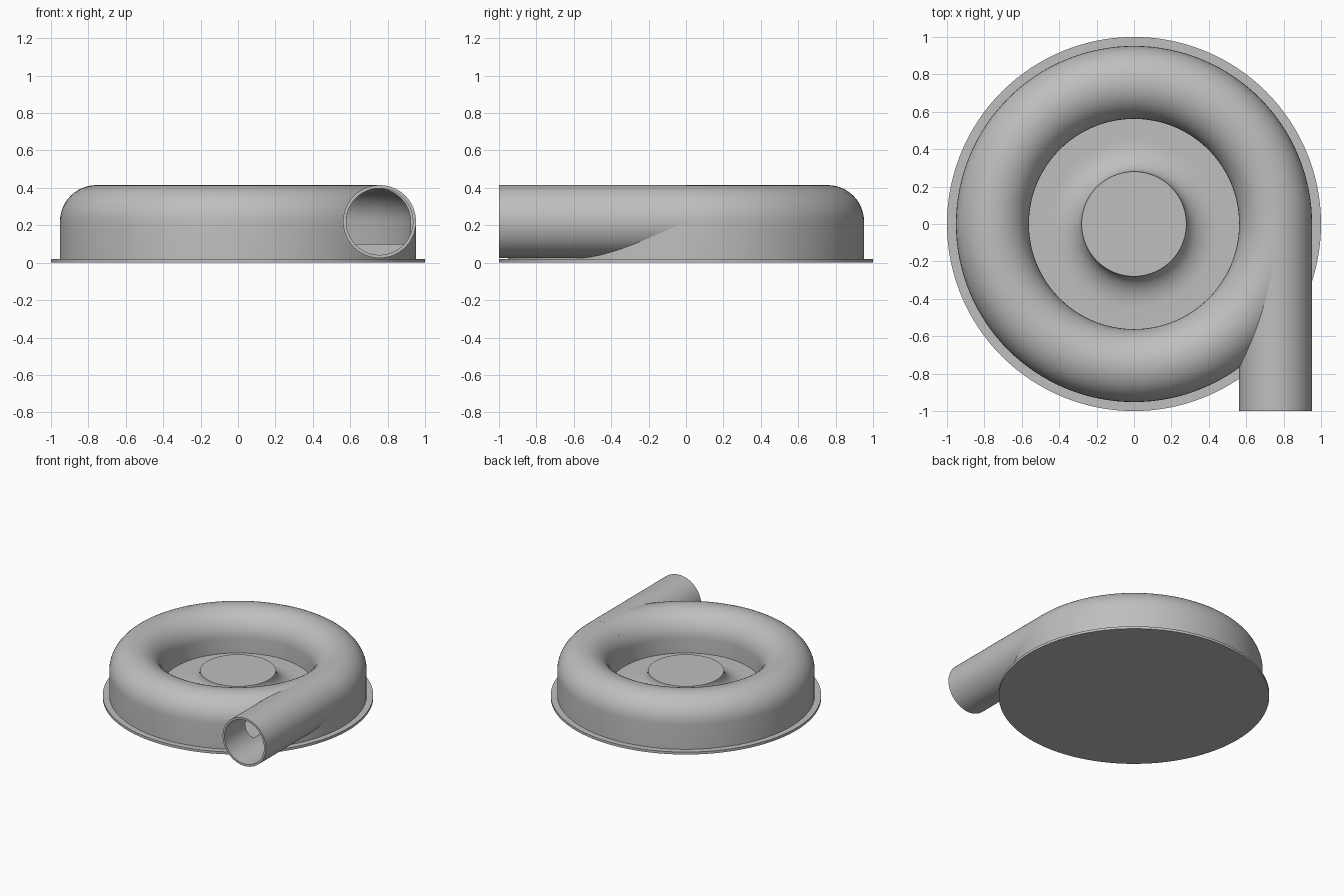
import bpy, bmesh
from math import sin, cos, pi, radians
from mathutils import Matrix

cube = bpy.data.objects.get("Cube")
if cube:
    bpy.data.objects.remove(cube, do_unlink=True)

grey = bpy.data.materials.new("plain grey")
grey.use_nodes = True
colour = (0.52, 0.52, 0.52, 1)
grey.diffuse_color = colour
grey.node_tree.nodes["Principled BSDF"].inputs["Base Color"].default_value = colour

RING = 0.757    # radius of the volute centre line
TUBE = 0.195    # outer tube radius
BORE = 0.178    # inner tube radius
AXIS = 0.22     # height of the tube centre
FLOOR = 0.10    # top of the inner floor


def make_object(name, bm):
    bmesh.ops.recalc_face_normals(bm, faces=bm.faces)
    mesh = bpy.data.meshes.new(name)
    bm.to_mesh(mesh)
    bm.free()
    mesh.materials.append(grey)
    obj = bpy.data.objects.new(name, mesh)
    bpy.context.collection.objects.link(obj)
    return obj


def revolve(name, profile, steps=128):
    """Spin a closed (radius, height) outline round the z axis."""
    bm = bmesh.new()
    verts = [bm.verts.new((r, 0, z)) for r, z in profile]
    edges = [bm.edges.new((a, b)) for a, b in zip(verts, verts[1:] + verts[:1])]
    bmesh.ops.spin(bm, geom=verts + edges, cent=(0, 0, 0), axis=(0, 0, 1),
                   angle=2 * pi, steps=steps, use_merge=True)
    bmesh.ops.remove_doubles(bm, verts=bm.verts, dist=1e-5)
    bmesh.ops.dissolve_degenerate(bm, edges=bm.edges, dist=1e-6)
    return make_object(name, bm)


def cylinder_y(name, radius, y0, y1):
    """Cylinder along y on the outlet axis."""
    bm = bmesh.new()
    place = Matrix.Translation((RING, (y0 + y1) / 2, AXIS)) @ Matrix.Rotation(pi / 2, 4, "X")
    bmesh.ops.create_cone(bm, cap_ends=True, segments=96, radius1=radius,
                          radius2=radius, depth=y1 - y0, matrix=place)
    return make_object(name, bm)


def half_ring(radius, steps=24):
    return [(RING + radius * cos(pi * i / steps), AXIS + radius * sin(pi * i / steps))
            for i in range(steps + 1)]


def cut(obj, cutters):
    bpy.context.view_layer.objects.active = obj
    for cutter in cutters:
        mod = obj.modifiers.new("cut", "BOOLEAN")
        mod.operation = "DIFFERENCE"
        mod.solver = "EXACT"
        mod.object = cutter
        bpy.ops.object.modifier_apply(modifier=mod.name)


# Round mounting plate
plate = revolve("base_plate", [(0, 0), (1, 0), (1, 0.02), (0, 0.02)])

# Volute body with the flared hub in its middle
hub_r, flare_w, flare_h = 0.28, 0.17, AXIS - FLOOR
flare = [(hub_r + flare_w * (1 - cos(t)), FLOOR + flare_h * (1 - sin(t)))
         for t in (pi / 2 * (1 - i / 14) for i in range(15))]
flare = [(r, z) for r, z in reversed([(hub_r + flare_w * (1 - sin(pi / 2 * i / 14)),
         FLOOR + flare_h * (1 - cos(pi / 2 * i / 14))) for i in range(15)])]
body = revolve("volute_housing",
               [(0, 0.01), (RING + TUBE, 0.01)] + half_ring(TUBE)
               + [(RING - TUBE, FLOOR)] + flare[::-1] + [(0, AXIS)])

# Outlet pipe leaving along the tangent
pipe = cylinder_y("outlet_pipe", TUBE, -1.0, 0.0)

# Hollow inside of the volute and the pipe
cavity = revolve("cavity_cutter", [(RING - BORE, FLOOR), (RING + BORE, FLOOR)] + half_ring(BORE))
bore = cylinder_y("bore_cutter", BORE, -1.1, -0.15)
for part in (body, pipe):
    cut(part, (cavity, bore))
for cutter in (cavity, bore):
    bpy.data.objects.remove(cutter, do_unlink=True)

# Smooth shading with sharp rims
bpy.ops.object.select_all(action="DESELECT")
for part in (plate, body, pipe):
    part.select_set(True)
bpy.context.view_layer.objects.active = body
bpy.ops.object.shade_smooth_by_angle(angle=radians(30))
